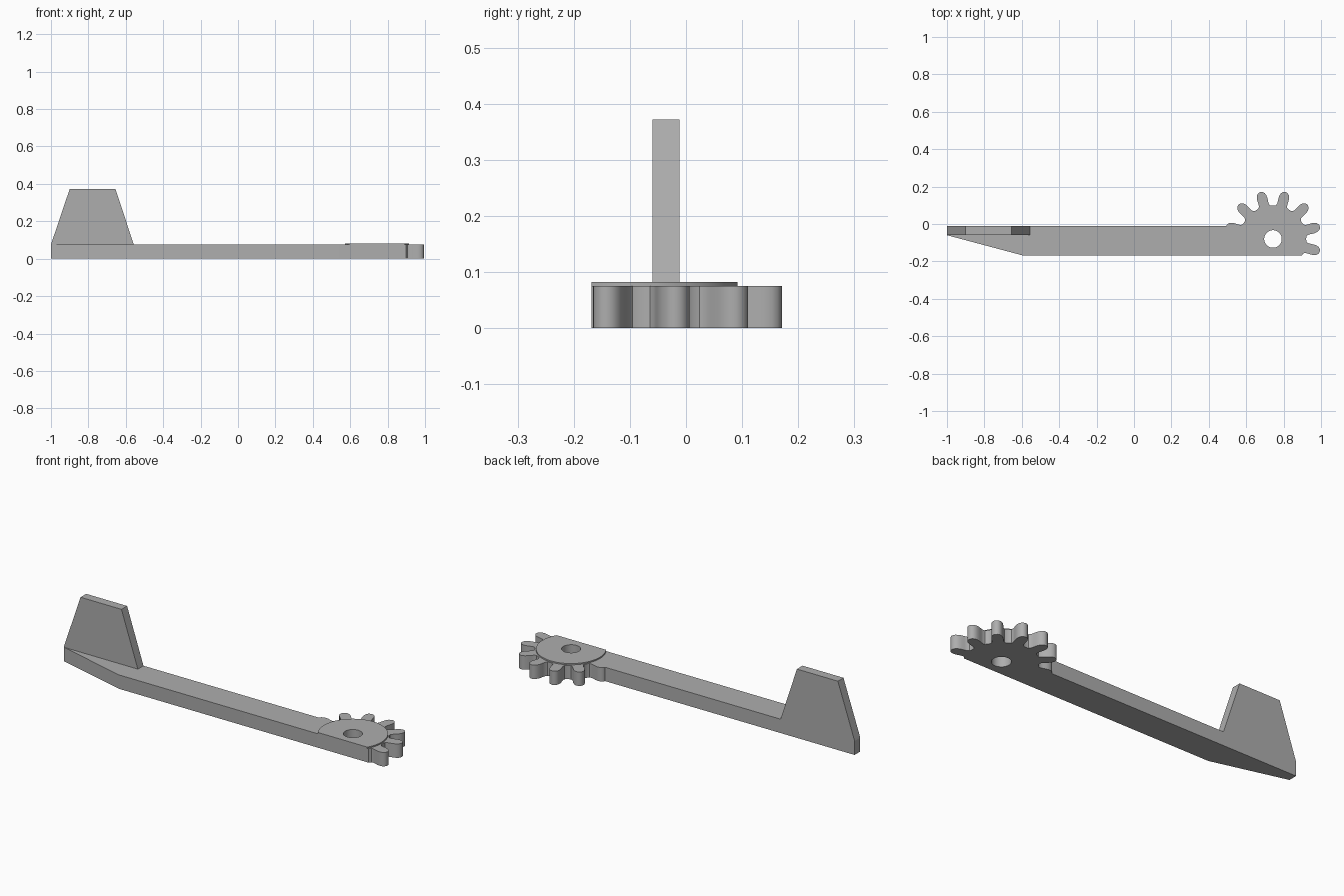
import bpy
import bmesh
from math import radians, cos, sin
from mathutils import Vector

if "Cube" in bpy.data.objects:
    bpy.data.objects.remove(bpy.data.objects["Cube"], do_unlink=True)

GREY = (0.42, 0.42, 0.42, 1)
mat = bpy.data.materials.new("plain grey")
mat.use_nodes = True
mat.diffuse_color = GREY
mat.node_tree.nodes["Principled BSDF"].inputs["Base Color"].default_value = GREY

THICK = 0.075            # arm and gear thickness
FRONT, BACK = -0.168, -0.012
CX, CY = 0.743, -0.08    # gear axle


def prism(name, points, direction):
    """Extrude a closed outline of 3D points along a direction."""
    bm = bmesh.new()
    face = bm.faces.new([bm.verts.new(p) for p in points])
    ext = bmesh.ops.extrude_face_region(bm, geom=[face])
    moved = [v for v in ext["geom"] if isinstance(v, bmesh.types.BMVert)]
    bmesh.ops.translate(bm, verts=moved, vec=Vector(direction))
    bmesh.ops.recalc_face_normals(bm, faces=bm.faces)
    mesh = bpy.data.meshes.new(name)
    bm.to_mesh(mesh)
    bm.free()
    obj = bpy.data.objects.new(name, mesh)
    bpy.context.collection.objects.link(obj)
    mesh.materials.append(mat)
    return obj


def polar(r, degrees, z):
    a = radians(degrees)
    return (CX + r * cos(a), CY + r * sin(a), z)


def disc(name, radius, z0, z1, sides=64):
    ring = [polar(radius, 360 * i / sides, z0) for i in range(sides)]
    return prism(name, ring, (0, 0, z1 - z0))


def cut(obj, *cutters):
    for c in cutters:
        m = obj.modifiers.new("cut", "BOOLEAN")
        m.operation = "DIFFERENCE"
        m.solver = "EXACT"
        m.object = c


# Long arm with a tapered end
outline = [(-1, BACK), (-1, -0.06), (-0.595, FRONT), (0.85, FRONT), (0.85, BACK)]
arm = prism("arm", [(x, y, 0) for x, y in outline], (0, 0, THICK))

# Upright fin on the tapered end
side = [(-1, THICK), (-0.997, 0.085), (-0.9, 0.372), (-0.655, 0.372), (-0.557, THICK)]
fin = prism("fin", [(x, -0.06, z) for x, z in side], (0, 0.048, 0))

# Gear: one tooth flank, mirrored and repeated
flank = [(0.178, 13), (0.181, 10), (0.19, 8.2), (0.205, 7.6), (0.22, 7.3),
         (0.235, 6.5), (0.248, 5), (0.256, 3), (0.259, 1)]
gear_points = []
for i in range(12):
    mid = 15 + 30 * i
    gear_points += [polar(r, mid - a, 0) for r, a in flank]
    gear_points += [polar(r, mid + a, 0) for r, a in reversed(flank)]
gear = prism("gear", gear_points, (0, 0, THICK))

# Raised hub plate over the gear
hub = disc("hub_plate", 0.172, 0.06, 0.082)

# Cutters for the axle hole and the flat front side
hole = disc("axle_hole_cutter", 0.047, -0.1, 0.2, 48)
corners = [(0.3, FRONT), (1.2, FRONT), (1.2, -0.5), (0.3, -0.5)]
front_cut = prism("front_cutter", [(x, y, -0.1) for x, y in corners], (0, 0, 0.3))
cut(arm, hole)
cut(gear, hole, front_cut)
cut(hub, hole, front_cut)

# Apply the cuts, then shade smoothly with sharp edges kept
bpy.context.view_layer.update()
for obj in (arm, gear, hub):
    bpy.ops.object.select_all(action="DESELECT")
    obj.select_set(True)
    bpy.context.view_layer.objects.active = obj
    for m in list(obj.modifiers):
        bpy.ops.object.modifier_apply(modifier=m.name)
    bpy.ops.object.shade_smooth_by_angle(angle=radians(35))

for c in (hole, front_cut):
    bpy.data.objects.remove(c, do_unlink=True)
